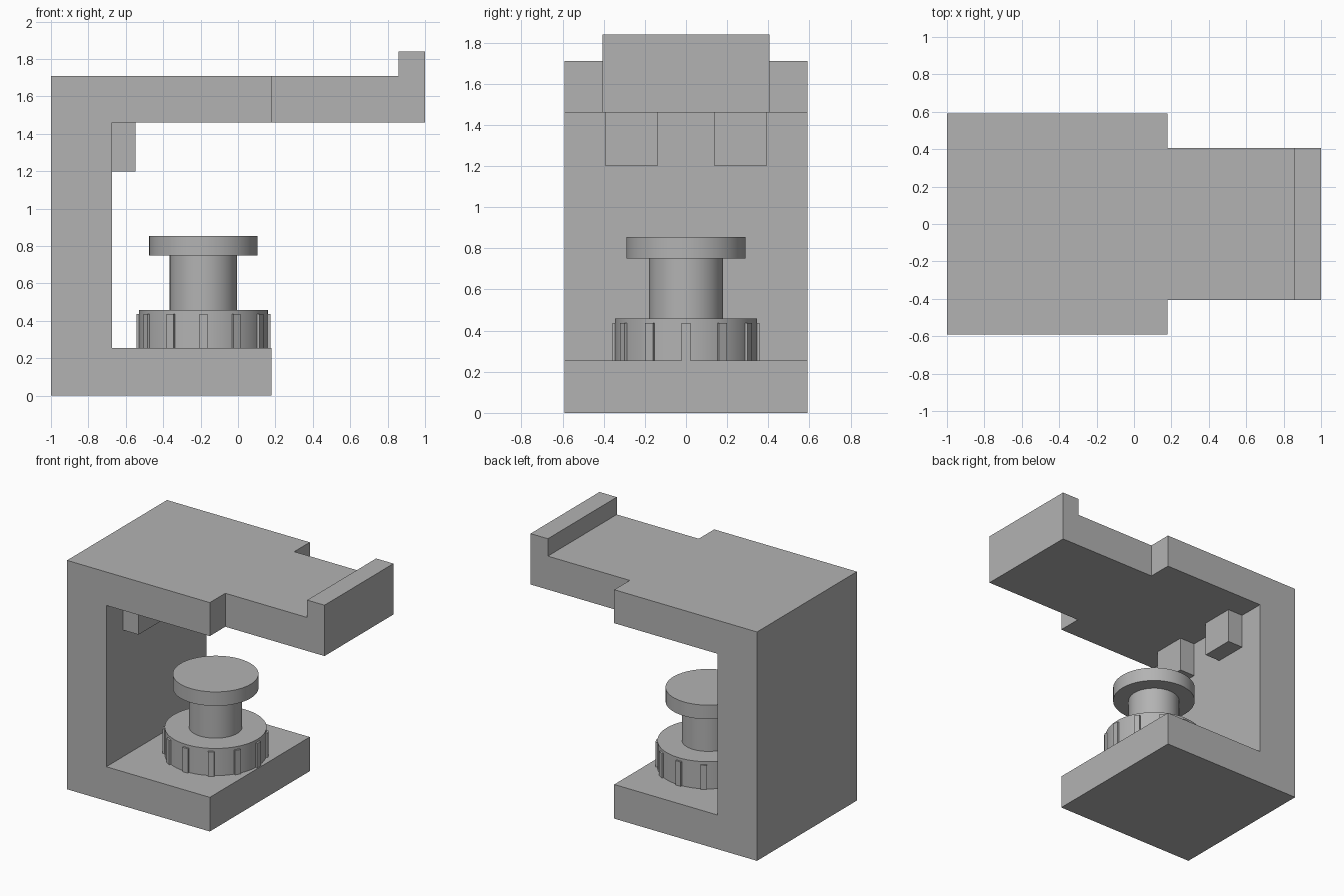
import bpy
import bmesh
from math import pi, radians
from mathutils import Matrix, Vector

if "Cube" in bpy.data.objects:
    bpy.data.objects.remove(bpy.data.objects["Cube"], do_unlink=True)

grey = bpy.data.materials.new("plain grey")
grey.use_nodes = True
GREY = (0.45, 0.45, 0.45, 1)
grey.diffuse_color = GREY
grey.node_tree.nodes["Principled BSDF"].inputs["Base Color"].default_value = GREY


def finish(name, bm, smooth=False):
    bmesh.ops.recalc_face_normals(bm, faces=bm.faces)
    mesh = bpy.data.meshes.new(name)
    bm.to_mesh(mesh)
    bm.free()
    mesh.materials.append(grey)
    obj = bpy.data.objects.new(name, mesh)
    bpy.context.collection.objects.link(obj)
    if smooth:
        bpy.ops.object.select_all(action="DESELECT")
        obj.select_set(True)
        bpy.context.view_layer.objects.active = obj
        bpy.ops.object.shade_smooth_by_angle(angle=radians(30))
    return obj


def extrude_side_profile(name, points, y0, y1):
    """Extrude an (x, z) outline from y0 to y1."""
    bm = bmesh.new()
    face = bm.faces.new([bm.verts.new((x, y0, z)) for x, z in points])
    new = bmesh.ops.extrude_face_region(bm, geom=[face])["geom"]
    verts = [g for g in new if isinstance(g, bmesh.types.BMVert)]
    bmesh.ops.translate(bm, verts=verts, vec=(0, y1 - y0, 0))
    return finish(name, bm)


def add_box(bm, size, matrix):
    bmesh.ops.create_cube(bm, size=1, matrix=matrix @ Matrix.Diagonal((*size, 1)))


# C-shaped clamp body
BACK, INNER, FRONT = -1.0, -0.675, 0.18
BASE, UNDER, TOP = 0.255, 1.46, 1.71
extrude_side_profile("clamp_frame", [
    (BACK, 0), (FRONT, 0), (FRONT, BASE), (INNER, BASE),
    (INNER, UNDER), (FRONT, UNDER), (FRONT, TOP), (BACK, TOP)], -0.59, 0.59)

# Narrow upper arm with a raised lip
extrude_side_profile("upper_arm", [
    (FRONT, UNDER), (1, UNDER), (1, 1.84), (0.857, 1.84),
    (0.857, TOP), (FRONT, TOP)], -0.407, 0.407)

# Pair of stop blocks in the upper inner corner
for side, name in ((1, "left"), (-1, "right")):
    bm = bmesh.new()
    add_box(bm, (0.127, 0.253, 0.26),
            Matrix.Translation((INNER + 0.0635, side * 0.265, UNDER - 0.13)))
    finish(name + "_stop_block", bm)

# Turned screw: knob, shaft and pressure pad spun from one profile
AXIS_X = -0.185
profile = [(0, BASE), (0.345, BASE), (0.345, 0.458), (0.18, 0.458),
           (0.18, 0.75), (0.29, 0.75), (0.29, 0.855), (0, 0.855)]
bm = bmesh.new()
verts = [bm.verts.new((AXIS_X + r, 0, z)) for r, z in profile]
edges = [bm.edges.new(pair) for pair in zip(verts, verts[1:])]
bmesh.ops.spin(bm, geom=verts + edges, cent=(AXIS_X, 0, 0), axis=(0, 0, 1),
               angle=2 * pi, steps=64)
bmesh.ops.remove_doubles(bm, verts=bm.verts, dist=0.0001)
finish("clamp_screw", bm, smooth=True)

# Grip ribs around the knob
RIBS, RIB_HEIGHT = 12, 0.182
bm = bmesh.new()
for i in range(RIBS):
    turn = Matrix.Rotation(2 * pi * i / RIBS, 4, "Z")
    place = Matrix.Translation((AXIS_X, 0, BASE + RIB_HEIGHT / 2))
    add_box(bm, (0.04, 0.044, RIB_HEIGHT),
            place @ turn @ Matrix.Translation(Vector((0.338, 0, 0))))
finish("knob_ribs", bm)
